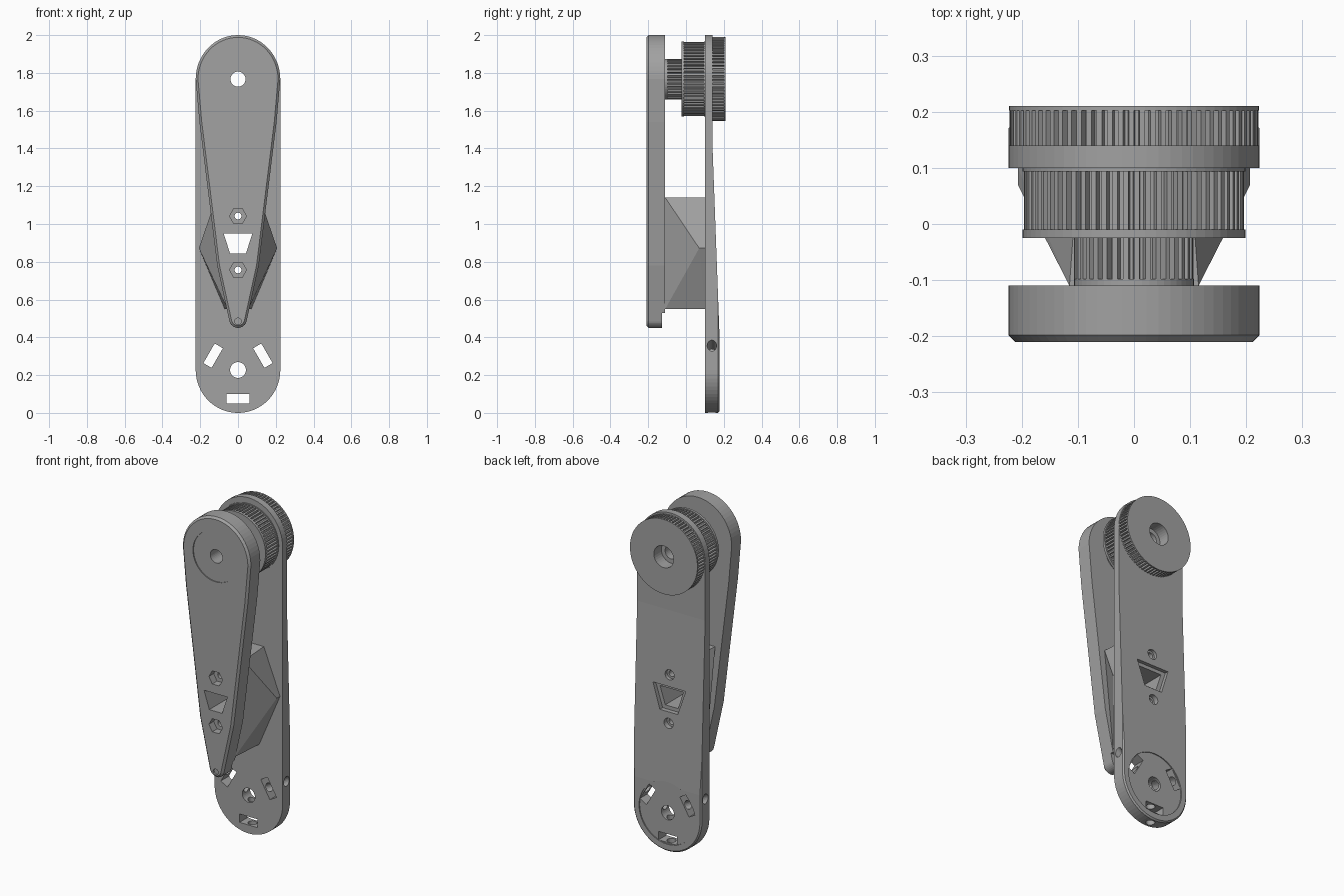
import bpy, bmesh, math
from mathutils import Vector, Matrix

if "Cube" in bpy.data.objects:
    bpy.data.objects.remove(bpy.data.objects["Cube"])

grey = bpy.data.materials.new("grey plastic")
grey.diffuse_color = (0.36, 0.36, 0.36, 1)
grey.use_nodes = True
grey.node_tree.nodes["Principled BSDF"].inputs["Base Color"].default_value = grey.diffuse_color

TOP, LOW = 1.767, 0.227      # upper and lower axle heights
R = 0.224                    # half width of the arm


def finish(name, bm):
    bmesh.ops.recalc_face_normals(bm, faces=bm.faces)
    me = bpy.data.meshes.new(name)
    bm.to_mesh(me)
    bm.free()
    me.materials.append(grey)
    ob = bpy.data.objects.new(name, me)
    bpy.context.collection.objects.link(ob)
    return ob


def prism(name, pts, y0, y1, bevel_y=None, bevel=0.0):
    """Extrude an x-z outline along y, optionally chamfering one rim."""
    bm = bmesh.new()
    face = bm.faces.new([bm.verts.new((x, y0, z)) for x, z in pts])
    new = bmesh.ops.extrude_face_region(bm, geom=[face])["geom"]
    for v in new:
        if isinstance(v, bmesh.types.BMVert):
            v.co.y = y1
    if bevel_y is not None:
        rim = [e for e in bm.edges if all(abs(v.co.y - bevel_y) < 1e-5 for v in e.verts)]
        bmesh.ops.bevel(bm, geom=rim, offset=bevel, segments=1, affect='EDGES')
    return finish(name, bm)


def arc(cx, cz, rx, rz, a0, a1, n):
    return [(cx + rx * math.cos(math.radians(a0 + (a1 - a0) * i / n)),
             cz + rz * math.sin(math.radians(a0 + (a1 - a0) * i / n))) for i in range(n + 1)]


def circle(cz, r, n=32):
    return arc(0, cz, r, r, 0, 360, n)[:-1]


def gear(cz, r, n, depth=0.013):
    """Belt tooth outline: wide lands with narrow-bottomed grooves."""
    pts = []
    for i in range(n):
        for f, rad in ((0, r), (0.48, r), (0.58, r - depth), (0.90, r - depth)):
            a = 2 * math.pi * (i + f) / n
            pts.append((rad * math.cos(a), cz + rad * math.sin(a)))
    return pts


def trapezoid(s=1.0):
    c = 0.898
    return [(-0.077 * s, c + 0.053 * s), (0.077 * s, c + 0.053 * s),
            (0.042 * s, c - 0.053 * s), (-0.042 * s, c - 0.053 * s)]


def cut(ob, cutter):
    m = ob.modifiers.new("cut", 'BOOLEAN')
    m.operation, m.solver, m.object = 'DIFFERENCE', 'EXACT', cutter
    bpy.context.view_layer.objects.active = ob
    bpy.ops.object.modifier_apply(modifier=m.name)
    bpy.data.objects.remove(cutter)


def bore(ob, pts, y0=-0.5, y1=0.5):
    cut(ob, prism("cutter", pts, y0, y1))


# Front arm: teardrop with chamfered front rim
right = [(0.11, 0.78), (0.204, 1.54)]
outline = (arc(0, TOP, R, 2 - TOP, 0, 180, 32) + [(-x, z) for x, z in reversed(right)]
           + arc(0, 0.497, 0.047, 0.047, 195, 345, 12) + right)
front_arm = prism("front_arm", outline, -0.21, -0.11, -0.21, 0.012)
bore(front_arm, circle(TOP, 0.15, 48), -0.3, -0.204)
bore(front_arm, circle(TOP, 0.04))
bore(front_arm, circle(0.485, 0.017, 16), -0.3, -0.2)
bore(front_arm, [(-0.2, 0.3), (0.2, 0.3), (0.2, 0.53), (-0.2, 0.53)], -0.127, 0)

# Back arm: stadium, thin above and wedge-thickened towards the lower axle
stadium = (arc(0, TOP, R, 2 - TOP, 0, 180, 32) + arc(0, LOW, R, LOW, 180, 360, 32))
back_arm = prism("back_arm", stadium, 0.10, 0.178, 0.178, 0.008)
bm = bmesh.new()
side = [(0.14, 2.1), (0.14, 1.42), (0.178, 0.39), (0.3, 0.39), (0.3, 2.1)]
face = bm.faces.new([bm.verts.new((-0.5, y, z)) for y, z in side])
for v in bmesh.ops.extrude_face_region(bm, geom=[face])["geom"]:
    if isinstance(v, bmesh.types.BMVert):
        v.co.x = 0.5
cut(back_arm, finish("cutter", bm))
bore(back_arm, circle(LOW, 0.185, 48), 0.172, 0.3)
bore(back_arm, circle(LOW, 0.042))
bore(back_arm, circle(TOP, 0.04))
bore(back_arm, trapezoid(1.4), 0.135, 0.3)

# Three nut slots around the lower axle, each with a radial set-screw hole
for ang in (30, 150, 270):
    a = math.radians(ang)
    d, t = Vector((math.cos(a), math.sin(a))), Vector((-math.sin(a), math.cos(a)))
    c = Vector((0, LOW)) + d * 0.152
    bore(back_arm, [c + d * u * 0.025 + t * w * 0.06
                    for u, w in ((-1, -1), (1, -1), (1, 1), (-1, 1))])
    bm = bmesh.new()
    axis = Vector((d.x, 0, d.y))
    mat = (Matrix.Translation(Vector((0, 0.137, LOW)) + axis * 0.165)
           @ axis.to_track_quat('Z', 'Y').to_matrix().to_4x4())
    bmesh.ops.create_cone(bm, cap_ends=True, segments=20, radius1=0.025, radius2=0.025,
                          depth=0.27, matrix=mat)
    cut(back_arm, finish("cutter", bm))

# Spacer between the arms, flaring to a pointed wing on each side
bm = bmesh.new()
for s in (-1, 1):
    for x, y, z in ((0.115, -0.11, 1.14), (0.055, -0.11, 0.55), (0.1, 0.10, 1.14),
                    (0.07, 0.10, 0.55), (0.207, 0.07, 0.872), (0.207, 0.10, 0.872)):
        bm.verts.new((s * x, y, z))
bmesh.ops.convex_hull(bm, input=bm.verts)
spacer = finish("spacer", bm)

# Window and bolt holes through arms and spacer
for ob in (front_arm, spacer, back_arm):
    bore(ob, trapezoid())
    for z in (1.042, 0.757):
        bore(ob, circle(z, 0.018, 20))
for z in (1.042, 0.757):
    bore(front_arm, circle(z, 0.045, 6), -0.3, -0.165)
    bore(back_arm, circle(z, 0.03, 24), 0.135, 0.3)

# Pulley stack on the upper axle: toothed drums and flanges
for name, pts, y0, y1 in (
        ("small_pulley_base", circle(TOP, 0.107, 48), -0.11, -0.098),
        ("small_pulley", gear(TOP, 0.107, 34), -0.098, -0.025),
        ("large_pulley_flange", circle(TOP, 0.199, 64), -0.025, -0.01),
        ("large_pulley", gear(TOP, 0.196, 62), -0.01, 0.094),
        ("large_pulley_rear_flange", circle(TOP, 0.199, 64), 0.094, 0.10),
        ("rear_wheel", gear(TOP, 0.222, 72), 0.14, 0.202),
        ("rear_wheel_flange", circle(TOP, 0.2225, 72), 0.202, 0.21)):
    part = prism(name, pts, y0, y1)
    bore(part, circle(TOP, 0.065 if name.startswith("rear") else 0.04))
